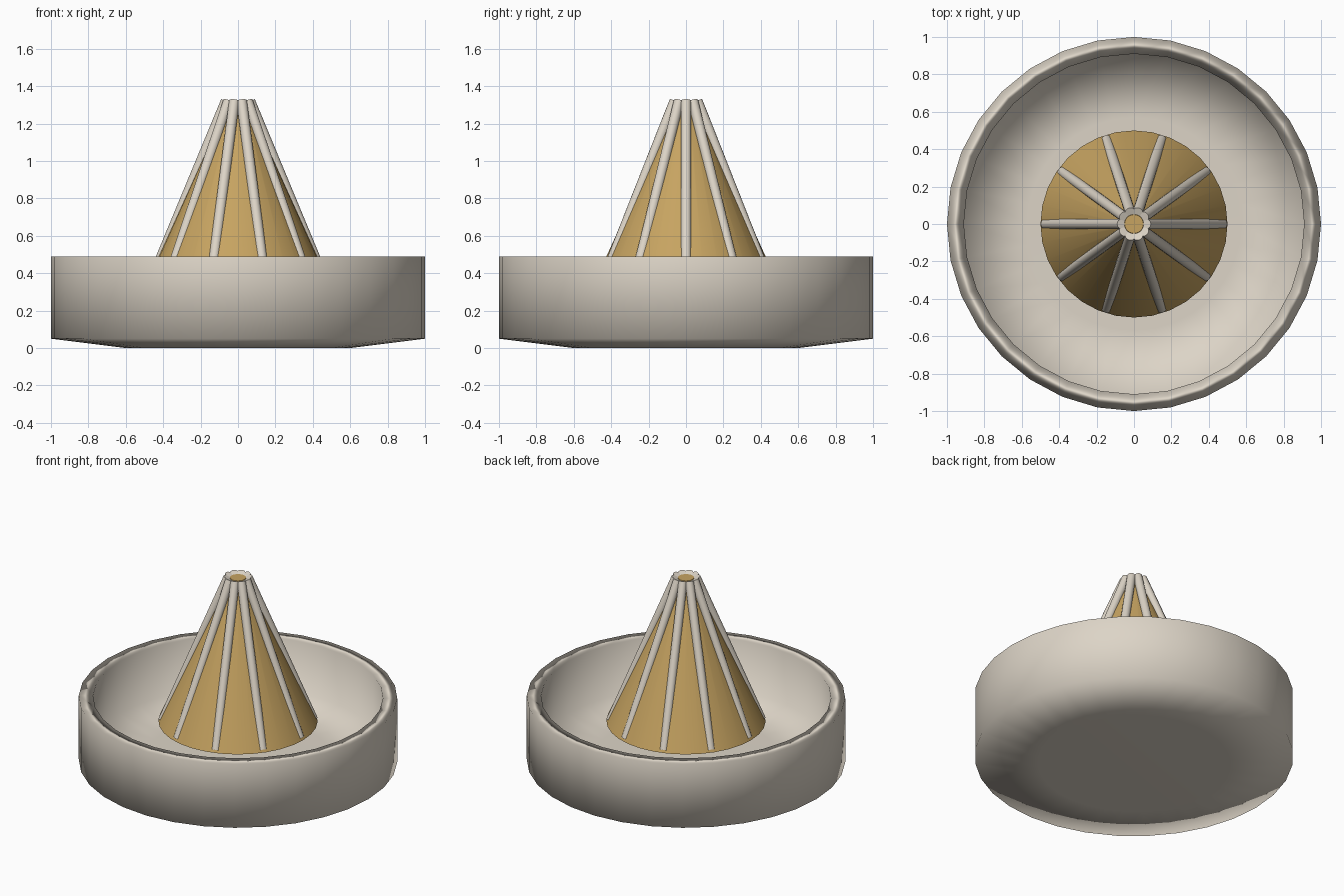
import bpy, bmesh, math
from mathutils import Vector

if "Cube" in bpy.data.objects:
    bpy.data.objects.remove(bpy.data.objects["Cube"])


def make_material(name, color):
    m = bpy.data.materials.new(name)
    m.diffuse_color = (*color, 1.0)
    m.use_nodes = True
    m.node_tree.nodes["Principled BSDF"].inputs["Base Color"].default_value = m.diffuse_color
    return m


CREAM = make_material("cream ceramic", (0.72, 0.66, 0.57))
GOLD = make_material("golden tan", (0.57, 0.37, 0.12))


def lathe(name, profile, sides, mat):
    """Spin (radius, z) points around z, with a flat cap at both ends."""
    bm = bmesh.new()
    rings = []
    for r, z in profile:
        rings.append([bm.verts.new((r * math.cos(2 * math.pi * i / sides),
                                    r * math.sin(2 * math.pi * i / sides), z))
                      for i in range(sides)])
    for a, b in zip(rings, rings[1:]):
        for i in range(sides):
            j = (i + 1) % sides
            bm.faces.new((a[i], a[j], b[j], b[i]))
    bm.faces.new(rings[0][::-1])
    bm.faces.new(rings[-1])
    bmesh.ops.recalc_face_normals(bm, faces=bm.faces)
    for f in bm.faces:
        f.smooth = True
    me = bpy.data.meshes.new(name)
    bm.to_mesh(me)
    bm.free()
    me.materials.append(mat)
    ob = bpy.data.objects.new(name, me)
    bpy.context.collection.objects.link(ob)
    return ob


def sharpen(ob, angle=40):
    bpy.ops.object.select_all(action='DESELECT')
    ob.select_set(True)
    bpy.context.view_layer.objects.active = ob
    bpy.ops.object.shade_smooth_by_angle(angle=math.radians(angle))


# Bowl: tapered foot, straight wall, flat rim, deep inside following the foot
bowl = lathe("bowl", [(0.6, 0), (1.0, 0.05), (1.0, 0.49), (0.91, 0.49),
                      (0.91, 0.13), (0.57, 0.09)], 32, CREAM)
wn = bowl.modifiers.new("area normals", 'WEIGHTED_NORMAL')
wn.mode = 'FACE_AREA'
wn.weight = 50

# Reamer cone raised above the bowl floor
cone = lathe("reamer_cone", [(0.5, 0.325), (0.05, 1.318)], 32, GOLD)
sharpen(cone)

# Ten round ribs running up the cone
RIB_R = 0.028
for k in range(10):
    a = 2 * math.pi * k / 10
    d = Vector((math.cos(a), math.sin(a), 0))
    low = d * 0.473 + Vector((0, 0, 0.335))
    high = d * 0.064 + Vector((0, 0, 1.32))
    axis = high - low
    rib = lathe(f"rib_{k + 1}", [(RIB_R, 0), (RIB_R, axis.length)], 16, CREAM)
    rib.location = low
    rib.rotation_euler = axis.to_track_quat('Z', 'Y').to_euler()
    sharpen(rib)
